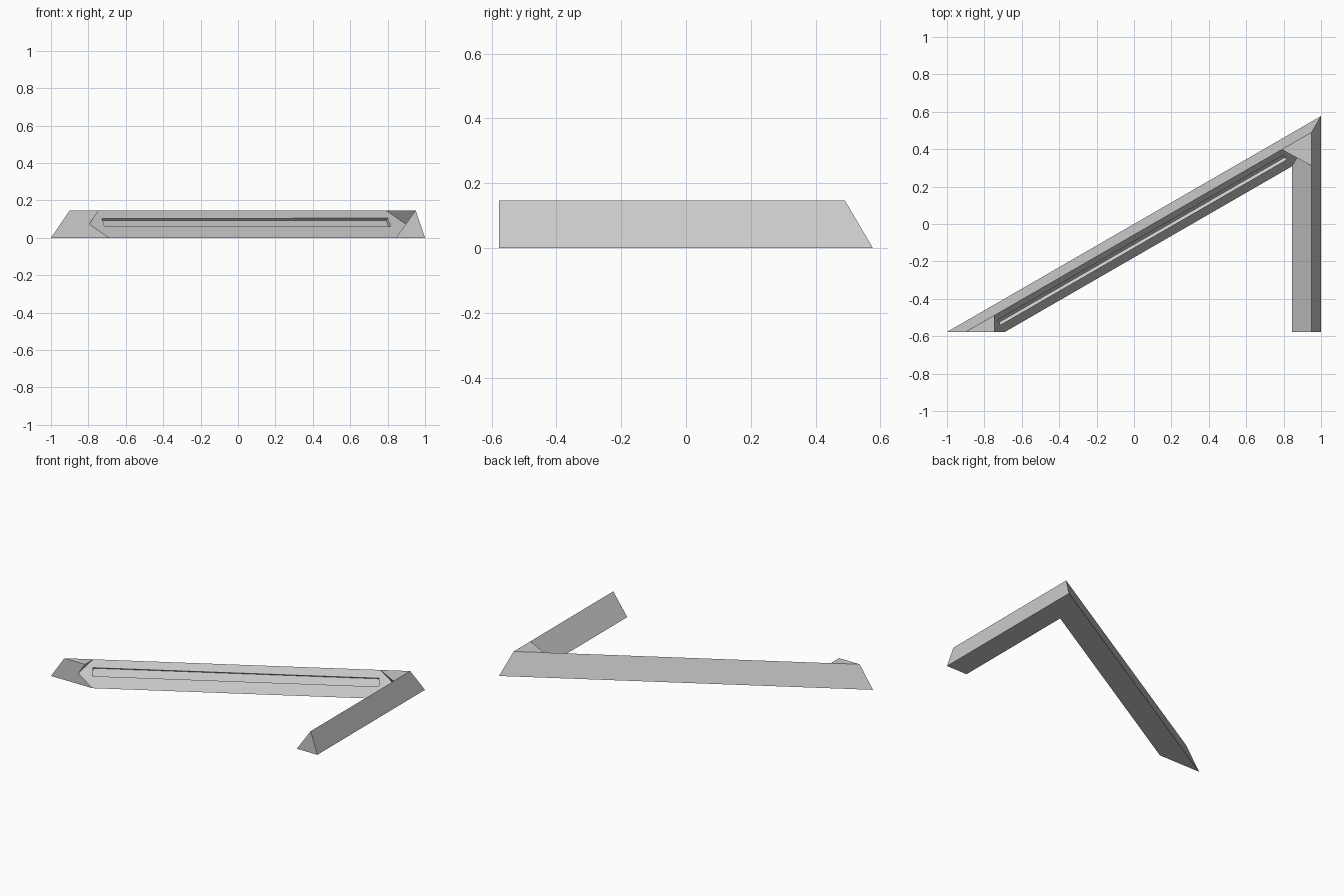
import bpy, bmesh
from math import radians, sin, cos, atan2
from mathutils import Matrix, Vector

if "Cube" in bpy.data.objects:
    bpy.data.objects.remove(bpy.data.objects["Cube"])

grey = bpy.data.materials.new("plain grey")
grey.use_nodes = True
colour = (0.6, 0.6, 0.6, 1)
grey.diffuse_color = colour
grey.node_tree.nodes["Principled BSDF"].inputs["Base Color"].default_value = colour

ANGLE = radians(30)
END = 0.577
HEIGHT = 0.147
RIDGE, WIDTH = 0.05, 0.155
PROFILE = [(0, 0), (RIDGE, HEIGHT), (WIDTH, 0)]   # inward offset, height


def make(name, verts, faces):
    bm = bmesh.new()
    vs = [bm.verts.new(v) for v in verts]
    for f in faces:
        bm.faces.new([vs[i] for i in f])
    bmesh.ops.recalc_face_normals(bm, faces=bm.faces)
    mesh = bpy.data.meshes.new(name)
    bm.to_mesh(mesh)
    bm.free()
    mesh.materials.append(grey)
    ob = bpy.data.objects.new(name, mesh)
    bpy.context.collection.objects.link(ob)
    return ob


def tetra(name, *points):
    return make(name, points, [(0, 1, 2), (0, 1, 3), (1, 2, 3), (2, 0, 3)])


# Offset line of the slanted arm, solved for y at x and for x at the cut end
def corner(d, z):
    x = 1 - d
    return Vector((x, x * END - d / cos(ANGLE), z))


def slant_end(d, z):
    return Vector((-1 + d / sin(ANGLE), -END, z))


# Mitred frame: triangular section swept along the long arm and the short arm
rings = [[slant_end(*p) for p in PROFILE],
         [corner(*p) for p in PROFILE],
         [Vector((1 - d, -END, z)) for d, z in PROFILE]]
faces = [(0, 1, 2), (6, 7, 8)]
for r in (0, 3):
    for i in range(3):
        j = (i + 1) % 3
        faces.append((r + i, r + j, r + 3 + j, r + 3 + i))
frame = make("mitred_frame", sum(rings, []), faces)

# Shallow slot cut square into the sloping inner face of the long arm
along = Vector((cos(ANGLE), sin(ANGLE), 0))
inward = Vector((sin(ANGLE), -cos(ANGLE), 0))
tilt = atan2(WIDTH - RIDGE, HEIGHT)
normal = inward * cos(tilt) + Vector((0, 0, sin(tilt)))
up = normal.cross(along)
slot_z = 0.083
depth = RIDGE + (WIDTH - RIDGE) * (1 - slot_z / HEIGHT)
centre = Vector((-1, -END, slot_z)) + along * 1.15 + inward * depth
axes = Matrix((along, up, normal)).transposed().to_4x4()
bpy.ops.mesh.primitive_cube_add(size=1)
cutter = bpy.context.object
cutter.name = "slot_cutter"
cutter.hide_render = True
cutter.matrix_world = Matrix.Translation(centre) @ axes @ Matrix.Diagonal((1.766, 0.053, 0.04, 1))
cutter.data.materials.append(grey)
cut = frame.modifiers.new("slot", 'BOOLEAN')
cut.operation = 'DIFFERENCE'
cut.solver = 'EXACT'
cut.object = cutter
bpy.context.view_layer.objects.active = frame
bpy.ops.object.modifier_apply(modifier=cut.name)
bpy.data.objects.remove(cutter)

# Flat-topped undercut gussets, at the free end and inside the corner
a, foot = rings[0][1], rings[0][2]
reach = 0.155
tetra("end_gusset", a, a + Vector((reach, reach * END, 0)),
      a + Vector((reach, 0, 0)), (a + foot) / 2)
top, base = rings[1][1], rings[1][2]
tetra("corner_gusset", top, top - Vector((0.16, 0.16 * END, 0)),
      top - Vector((0, 0.18, 0)), (top + base) / 2)
